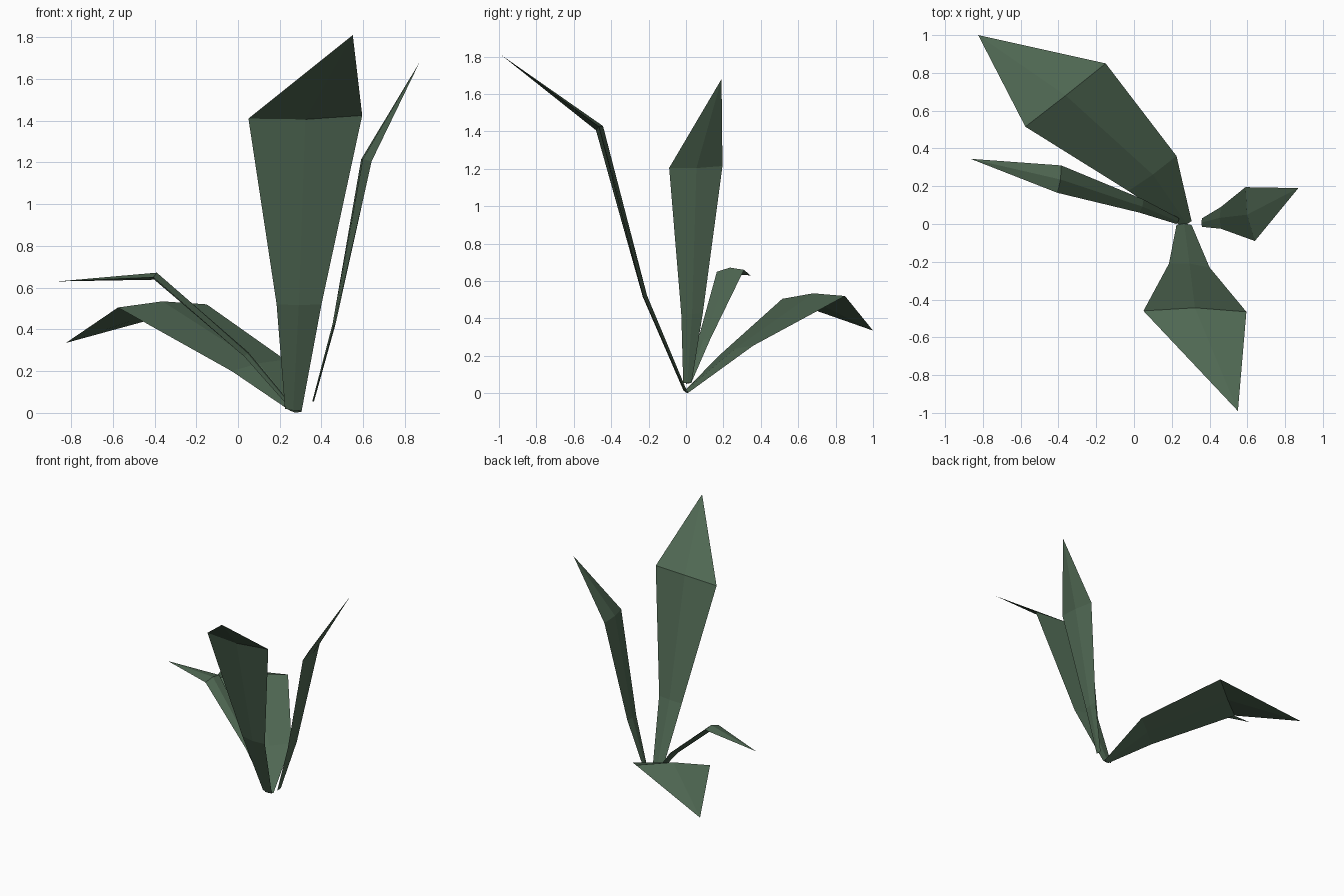
import bpy, bmesh
from mathutils import Vector

if "Cube" in bpy.data.objects:
    bpy.data.objects.remove(bpy.data.objects["Cube"])

green = bpy.data.materials.new("dark leaf green")
green.diffuse_color = (0.078, 0.136, 0.085, 1)
green.use_nodes = True
green.node_tree.nodes["Principled BSDF"].inputs["Base Color"].default_value = green.diffuse_color


def leaf(name, rows, tip, thick):
    """Thin diamond-section blade through (left, right) edge pairs, ending in a point."""
    rows = [(Vector(a), Vector(b)) for a, b in rows]
    tip = Vector(tip)
    mids = [(a + b) / 2 for a, b in rows]
    path = mids + [tip]
    bm = bmesh.new()
    rings = []
    for i, (a, b) in enumerate(rows):
        along = path[i + 1] - path[max(i - 1, 0)]
        n = along.cross(b - a).normalized() * thick[i]
        rings.append([bm.verts.new(p) for p in (a, mids[i] + n, b, mids[i] - n)])
    end = bm.verts.new(tip)
    bm.faces.new(rings[0])
    for lo, hi in zip(rings, rings[1:]):
        for k in range(4):
            j = (k + 1) % 4
            bm.faces.new((lo[k], lo[j], hi[j], hi[k]))
    for k in range(4):
        bm.faces.new((rings[-1][k], rings[-1][(k + 1) % 4], end))
    bmesh.ops.recalc_face_normals(bm, faces=bm.faces)
    me = bpy.data.meshes.new(name)
    bm.to_mesh(me)
    bm.free()
    me.materials.append(green)
    bpy.context.collection.objects.link(bpy.data.objects.new(name, me))


# tall upright leaf leaning to the front
leaf("tall_front_leaf",
     [((0.225, -0.005, 0.02), (0.305, -0.005, 0.01)),
      ((0.185, -0.21, 0.52), (0.40, -0.23, 0.52)),
      ((0.05, -0.46, 1.41), (0.595, -0.465, 1.425))],
     (0.55, -0.99, 1.81), (0.008, 0.012, 0.022))

# narrow upright leaf leaning to the right
leaf("right_leaf",
     [((0.36, -0.015, 0.055), (0.36, 0.03, 0.055)),
      ((0.46, -0.025, 0.42), (0.46, 0.09, 0.43)),
      ((0.64, -0.09, 1.205), (0.59, 0.195, 1.215))],
     (0.87, 0.19, 1.68), (0.004, 0.007, 0.018))

# broad drooping leaf at the back left
leaf("broad_back_leaf",
     [((0.25, -0.01, 0.01), (0.305, 0.015, 0.005)),
      ((-0.03, 0.175, 0.20), (0.225, 0.36, 0.255)),
      ((-0.575, 0.515, 0.505), (-0.15, 0.85, 0.52))],
     (-0.825, 1.0, 0.335), (0.008, 0.012, 0.022))

# narrow drooping leaf at the left
leaf("narrow_left_leaf",
     [((0.225, 0.0, 0.05), (0.24, 0.03, 0.06)),
      ((0.03, 0.06, 0.27), (0.05, 0.13, 0.29)),
      ((-0.405, 0.165, 0.65), (-0.385, 0.31, 0.66))],
     (-0.865, 0.345, 0.63), (0.004, 0.008, 0.018))
